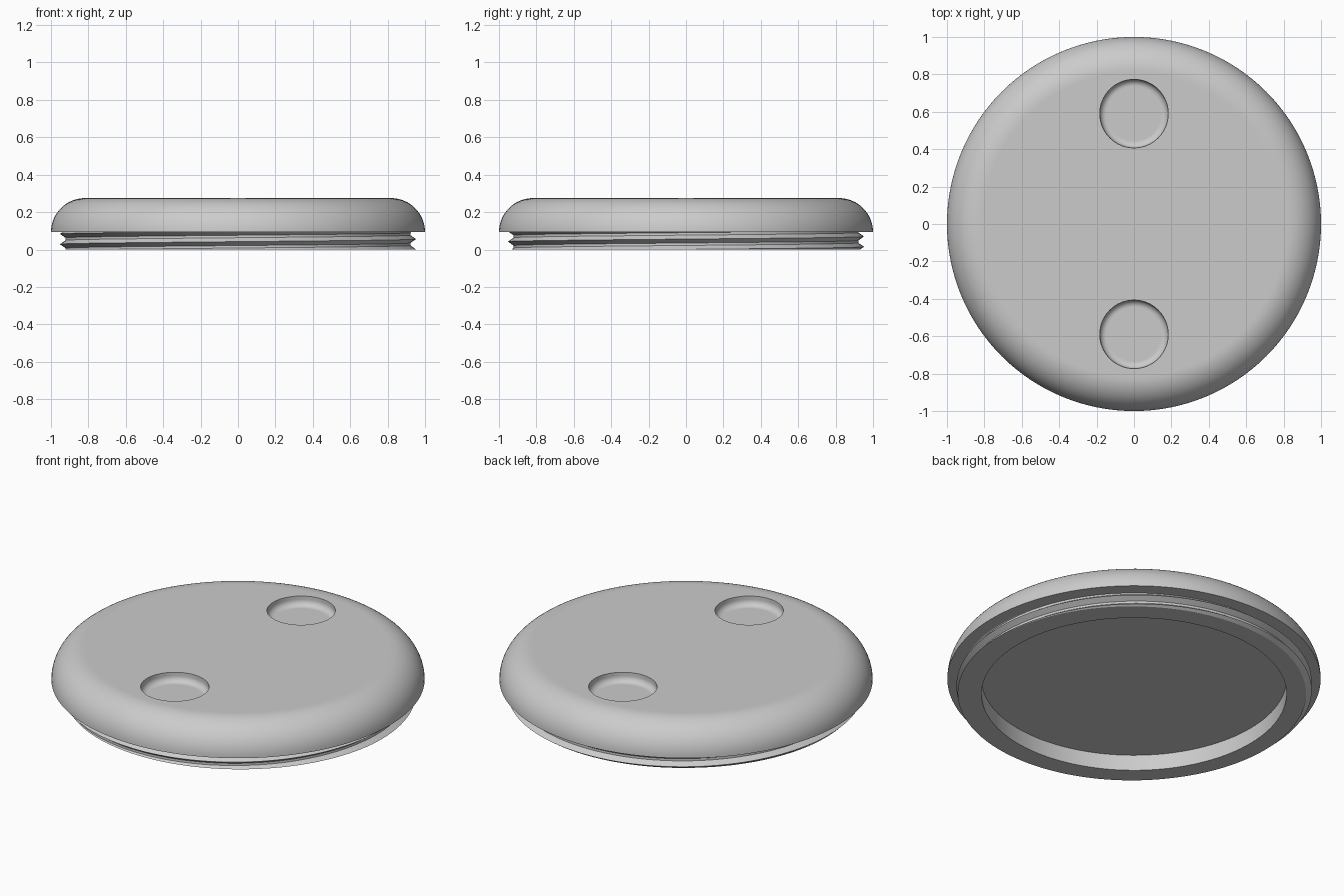
import bpy, bmesh
from math import sin, cos, pi

cube = bpy.data.objects.get("Cube")
if cube:
    bpy.data.objects.remove(cube)

FLANGE, TOP = 0.093, 0.275          # underside and top of the cap
FILLET = TOP - FLANGE
INNER = 0.817                       # radius of the recess underneath
SEGMENTS = 128

grey = bpy.data.materials.new("plain grey")
grey.use_nodes = True
grey.diffuse_color = (0.6, 0.6, 0.6, 1)
grey.node_tree.nodes["Principled BSDF"].inputs["Base Color"].default_value = grey.diffuse_color


def finish(bm, name, location=(0, 0, 0)):
    bmesh.ops.recalc_face_normals(bm, faces=bm.faces)
    mesh = bpy.data.meshes.new(name)
    bm.to_mesh(mesh)
    bm.free()
    obj = bpy.data.objects.new(name, mesh)
    obj.location = location
    mesh.materials.append(grey)
    bpy.context.collection.objects.link(obj)
    return obj


def lathe(name, profile, segments, location=(0, 0, 0)):
    """Closed solid of revolution; both profile ends get a flat lid."""
    bm = bmesh.new()
    rings = [[bm.verts.new((r * cos(2 * pi * j / segments), r * sin(2 * pi * j / segments), z))
              for j in range(segments)] for r, z in profile]
    for a, b in zip(rings, rings[1:]):
        for j in range(segments):
            k = (j + 1) % segments
            bm.faces.new((a[j], a[k], b[k], b[j]))
    bm.faces.new(rings[0])
    bm.faces.new(rings[-1])
    return finish(bm, name, location)


def select_only(obj):
    bpy.ops.object.select_all(action='DESELECT')
    obj.select_set(True)
    bpy.context.view_layer.objects.active = obj


def quarter(steps):
    return [pi / 2 * i / steps for i in range(steps + 1)]


# Domed cap with a quarter-round rim
rim = [(1 - FILLET + FILLET * cos(a), FLANGE + FILLET * sin(a)) for a in quarter(16)]
cap = lathe("cap", rim + [(1 - FILLET - 0.01, TOP)], SEGMENTS)

# Two round finger dimples with a rounded floor edge
R, DEPTH, ROUND = 0.183, 0.055, 0.035
bowl = [(R - ROUND + ROUND * sin(a), TOP - DEPTH + ROUND - ROUND * cos(a)) for a in quarter(8)]
bowl = [(R - ROUND - 0.005, TOP - DEPTH)] + bowl + [(R, TOP + 0.05)]
for side in (-1, 1):
    cutter = lathe("dimple_cutter", bowl, 64, (0, side * 0.59, 0))
    cutter.hide_render = True
    cut = cap.modifiers.new("dimple", 'BOOLEAN')
    cut.operation, cut.solver, cut.object = 'DIFFERENCE', 'EXACT', cutter
    select_only(cap)
    bpy.ops.object.modifier_apply(modifier=cut.name)
    bpy.data.objects.remove(cutter)

# Threaded neck: a helical ridge wound as one continuous strip
PITCH, CREST, ROOT = 0.055, 0.952, 0.922
section = [(0, CREST), (0.38, ROOT), (0.62, ROOT)]      # phase within one turn, radius
bm = bmesh.new()
columns = []
for j in range(SEGMENTS):
    turn = j / SEGMENTS
    columns.append([bm.verts.new((r * cos(2 * pi * turn), r * sin(2 * pi * turn),
                                  0.001 + PITCH * (n + phase + turn)))
                    for n in range(-3, 4) for phase, r in section])
for j in range(SEGMENTS):
    a, b = columns[j], columns[(j + 1) % SEGMENTS]
    shift = len(section) if j == SEGMENTS - 1 else 0    # the seam climbs one turn
    for k in range(len(a) - 1 - shift):
        bm.faces.new((a[k], b[k + shift], b[k + shift + 1], a[k + 1]))

# Trim the strip level at the bottom and under the cap
for height, direction in ((0, -1), (FLANGE, 1)):
    bmesh.ops.bisect_plane(bm, geom=bm.verts[:] + bm.edges[:] + bm.faces[:],
                           plane_co=(0, 0, height), plane_no=(0, 0, direction), clear_outer=True)

# Flat bottom lip, then the inner wall up to the recess floor
edge = [e for e in bm.edges if e.is_boundary and all(v.co.z < 0.0005 for v in e.verts)]
for height in (0, FLANGE):
    new = bmesh.ops.extrude_edge_only(bm, edges=edge)["geom"]
    edge = [g for g in new if isinstance(g, bmesh.types.BMEdge)
            and g.is_boundary]
    for v in {v for e in edge for v in e.verts}:
        v.co.xy = v.co.xy.normalized() * INNER
        v.co.z = height
neck = finish(bm, "threaded_neck")

for obj in (cap, neck):
    select_only(obj)
    bpy.ops.object.shade_smooth_by_angle(angle=pi / 6)
